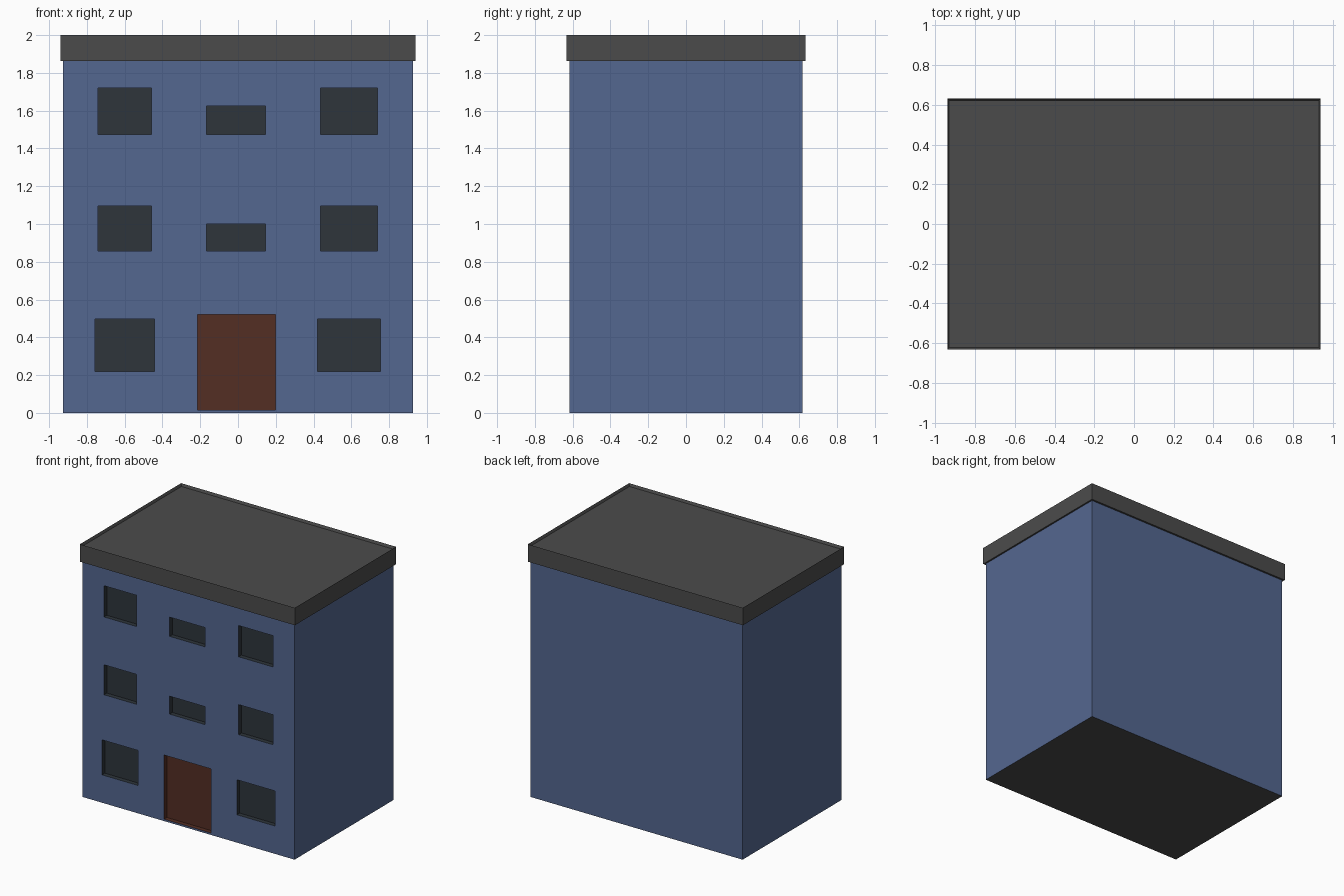
import bpy, bmesh

if "Cube" in bpy.data.objects:
    bpy.data.objects.remove(bpy.data.objects["Cube"])


def material(name, rgb):
    """Flat material from 0-255 sRGB values, converted to linear."""
    lin = [c / 255 / 12.92 if c < 11 else ((c / 255 + 0.055) / 1.055) ** 2.4 for c in rgb]
    m = bpy.data.materials.new(name)
    m.diffuse_color = (*lin, 1)
    m.use_nodes = True
    m.node_tree.nodes["Principled BSDF"].inputs["Base Color"].default_value = m.diffuse_color
    return m


WALL = material("blue wall", (84, 103, 144))
ROOF = material("dark grey roof", (75, 75, 75))
GLASS = material("dark window", (46, 53, 59))
DOOR = material("brown door", (84, 46, 36))

X, Y, TOP = 0.927, 0.617, 1.862   # wall half sizes and height
DEPTH = 0.035                     # recess of windows and door


def finish(name, bm, mats):
    me = bpy.data.meshes.new(name)
    bm.to_mesh(me)
    bm.free()
    for m in mats:
        me.materials.append(m)
    ob = bpy.data.objects.new(name, me)
    bpy.context.collection.objects.link(ob)
    return ob


def box(bm, lo, hi):
    verts = bmesh.ops.create_cube(bm, size=1)["verts"]
    for v in verts:
        for i in range(3):
            v.co[i] = lo[i] if v.co[i] < 0 else hi[i]
    return list({f for v in verts for f in v.link_faces})


# Openings as (x0, x1, z0, z1): two upper floors, ground floor, door
openings = [(-0.215, 0.198, 0.015, 0.522),
            (-0.757, -0.441, 0.22, 0.497), (0.422, 0.754, 0.22, 0.497)]
for z0, side_top, mid_top in ((0.858, 1.095, 1.0), (1.473, 1.72, 1.625)):
    openings += [(-0.74, -0.457, z0, side_top), (-0.167, 0.145, z0, mid_top),
                 (0.438, 0.738, z0, side_top)]

# Walls: a box whose front is gridded by the opening edges, then recessed
bm = bmesh.new()
box(bm, (-X, -Y, 0), (X, Y, TOP))
for f in bm.faces:
    f.normal_update()
for axis, cuts in ((0, {c for o in openings for c in o[:2]}),
                   (2, {c for o in openings for c in o[2:]})):
    for c in sorted(cuts):
        co, no = [0, 0, 0], [0, 0, 0]
        co[axis], no[axis] = c, 1
        front = [f for f in bm.faces if f.normal.y < -0.9]
        edges = {e for f in front for e in f.edges}
        verts = {v for f in front for v in f.verts}
        bmesh.ops.bisect_plane(bm, geom=[*front, *edges, *verts],
                               plane_co=co, plane_no=no)
        bm.normal_update()
for i, (x0, x1, z0, z1) in enumerate(openings):
    faces = []
    for f in bm.faces:
        c = f.calc_center_median()
        if f.normal.y < -0.9 and x0 < c.x < x1 and z0 < c.z < z1:
            faces.append(f)
    res = bmesh.ops.extrude_face_region(bm, geom=faces)["geom"]
    bmesh.ops.delete(bm, geom=[f for f in faces if f.is_valid], context="FACES_ONLY")
    moved = [g for g in res if isinstance(g, bmesh.types.BMVert)]
    for v in moved:
        v.co.y += DEPTH
    for f in {f for v in moved for f in v.link_faces}:
        f.material_index = 2 if i == 0 else 1
bm.normal_update()
for f in bm.faces:                # grey underside
    if f.normal.z < -0.9 and f.calc_center_median().z < 0.001:
        f.material_index = 3
finish("walls", bm, [WALL, GLASS, DOOR, ROOF])

# Roof slab with a thin raised rim around a shallow recess
bm = bmesh.new()
faces = box(bm, (-0.94, -0.632, TOP), (0.94, 0.632, 2.0))
bm.normal_update()
top = [f for f in faces if f.normal.z > 0.9]
bmesh.ops.inset_region(bm, faces=top, thickness=0.013)
for v in top[0].verts:
    v.co.z -= 0.02
finish("roof", bm, [ROOF])
